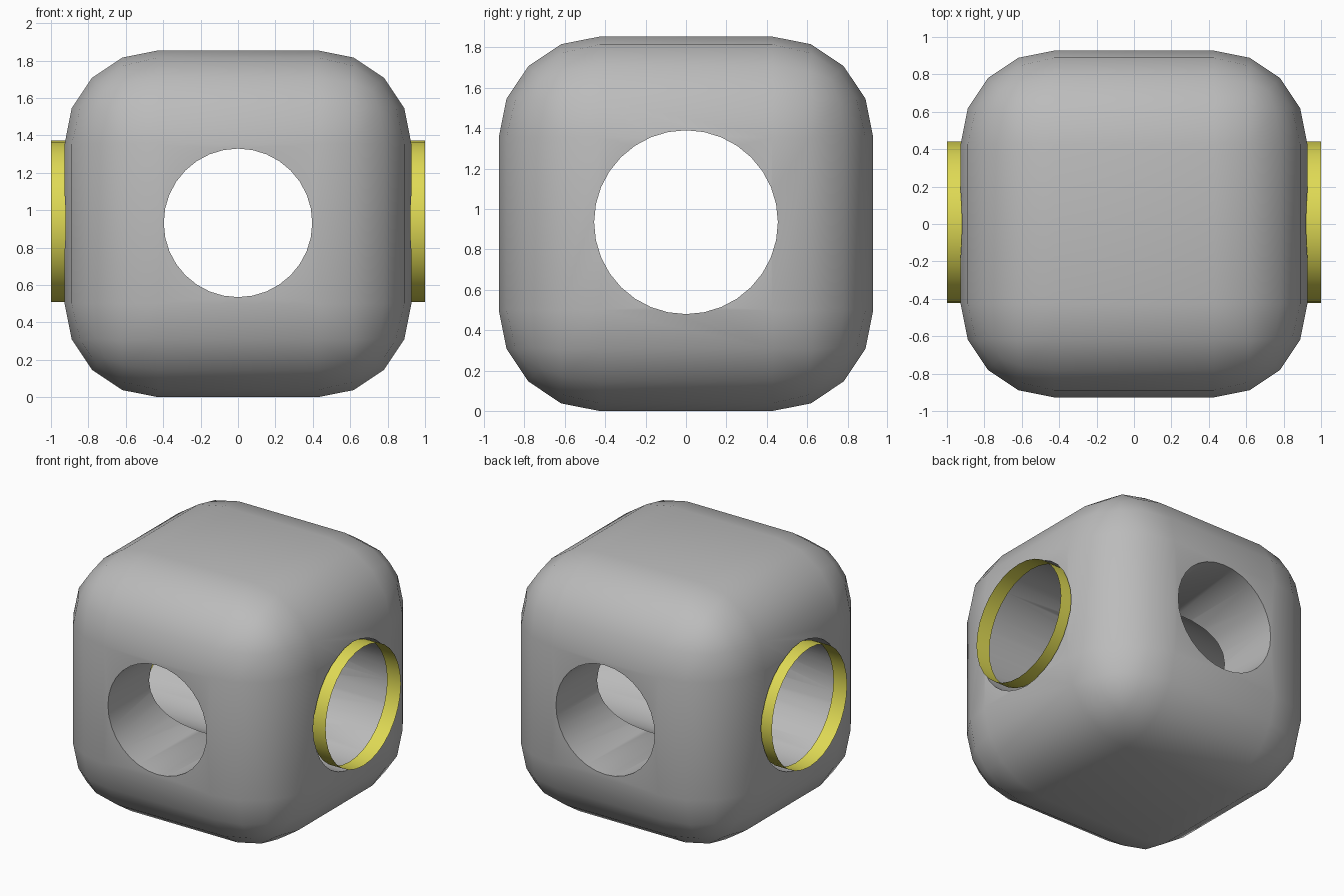
import bpy
from math import pi, radians

if "Cube" in bpy.data.objects:
    bpy.data.objects.remove(bpy.data.objects["Cube"])


def material(name, rgb):
    m = bpy.data.materials.new(name)
    m.diffuse_color = (*rgb, 1)
    m.use_nodes = True
    m.node_tree.nodes["Principled BSDF"].inputs["Base Color"].default_value = m.diffuse_color
    return m


grey = material("body_grey", (0.50, 0.50, 0.50))
yellow = material("ring_yellow", (0.74, 0.70, 0.09))
MID = 0.927
TURN = {"x": (0, pi / 2, 0), "y": (pi / 2, 0, 0)}


def tube(name, axis, radius, length, loc, fill):
    bpy.ops.mesh.primitive_cylinder_add(vertices=32, radius=radius, depth=length,
                                        location=loc, rotation=TURN[axis], end_fill_type=fill)
    ob = bpy.context.object
    ob.name = name
    return ob


def smooth(ob):
    bpy.ops.object.select_all(action="DESELECT")
    ob.select_set(True)
    bpy.context.view_layer.objects.active = ob
    bpy.ops.object.shade_smooth_by_angle(angle=radians(35))


# cutters for the two crossing bores
cutters = [tube("side_bore_cutter", "x", 0.455, 3, (0, 0, 0.935), "NGON"),
           tube("front_bore_cutter", "y", 0.397, 3, (0, 0, 0.932), "NGON")]

# rounded cube body
bpy.ops.mesh.primitive_cube_add(size=1.854, location=(0, 0, MID))
body = bpy.context.object
body.name = "rounded_body"
body.data.materials.append(grey)
bev = body.modifiers.new("round", "BEVEL")
bev.width = 0.5
bev.segments = 4
bev.limit_method = "NONE"
bpy.ops.object.modifier_apply(modifier=bev.name)
for c in cutters:
    b = body.modifiers.new("bore", "BOOLEAN")
    b.operation = "DIFFERENCE"
    b.solver = "EXACT"
    b.object = c
    bpy.ops.object.modifier_apply(modifier=b.name)
smooth(body)
for c in cutters:
    bpy.data.objects.remove(c, do_unlink=True)

# thin open rings standing proud of the side bores
for side, label in ((-1, "left_ring"), (1, "right_ring")):
    ring = tube(label, "x", 0.432, 0.11, (side * 0.945, 0.01, 0.94), "NOTHING")
    ring.data.materials.append(yellow)
    smooth(ring)
